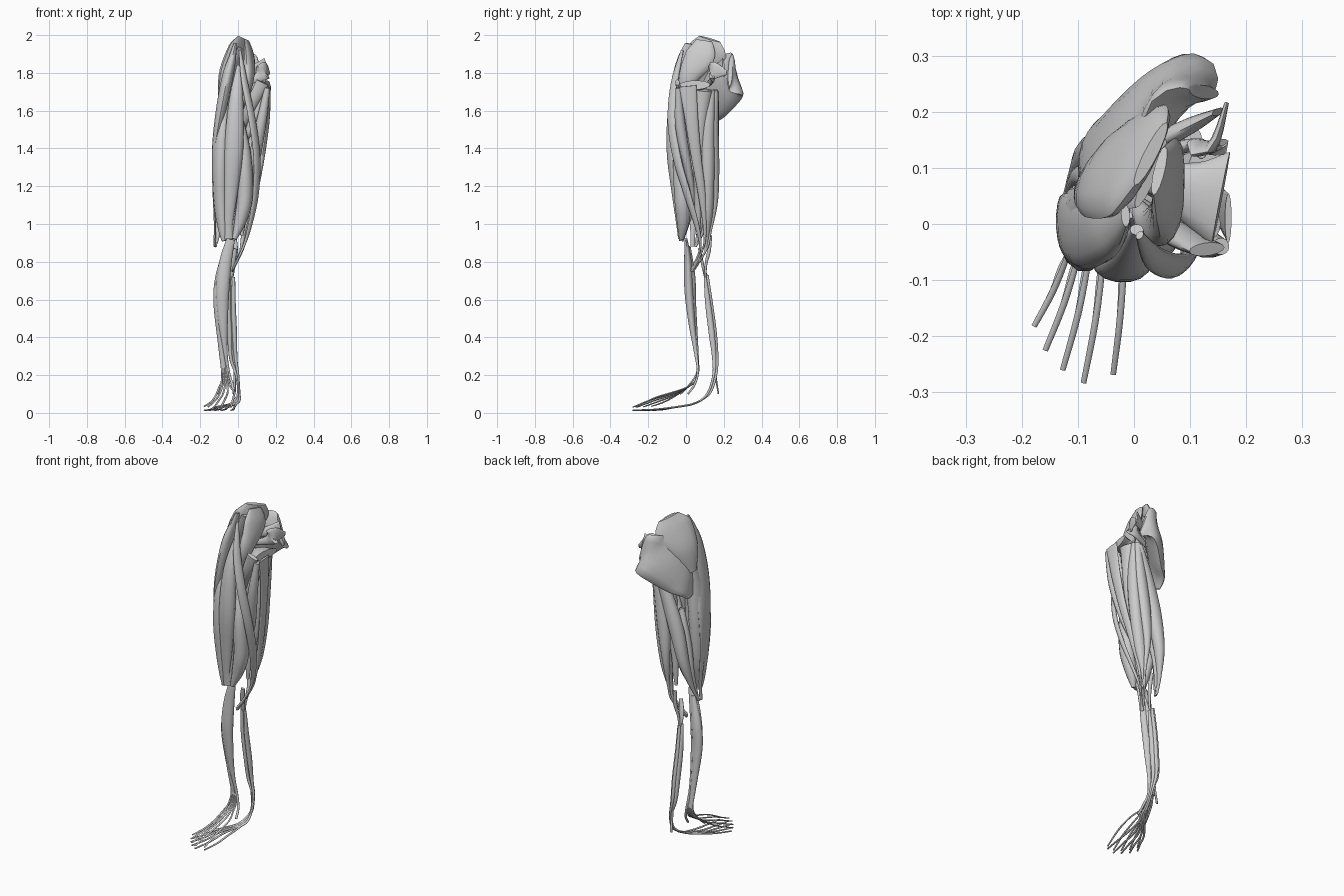
import bpy, bmesh, math
from mathutils import Vector

X, Y, Z = (1, 0, 0), (0, 1, 0), (0, 0, 1)


def spline(pts, steps):
    """Catmull-Rom through rows of (x, y, z, half width, half depth)."""
    out, n = [], len(pts)
    for i in range(n - 1):
        p0, p1, p2, p3 = (pts[max(i - 1, 0)], pts[i], pts[i + 1], pts[min(i + 2, n - 1)])
        for s in range(steps):
            t = s / steps
            out.append([0.5 * (2 * b + (c - a) * t + (2 * a - 5 * b + 4 * c - d) * t * t
                               + (3 * b - a - 3 * c + d) * t ** 3)
                        for a, b, c, d in zip(p0, p1, p2, p3)])
    out.append(list(pts[-1]))
    return out


def muscle(name, *pts, ref=X, sides=14, steps=5):
    """Sweep an ellipse along a path; ref is the direction of its width."""
    rows = spline(pts, steps)
    cs = [Vector(r[:3]) for r in rows]
    bm = bmesh.new()
    rings = []
    for i, r in enumerate(rows):
        t = (cs[min(i + 1, len(cs) - 1)] - cs[max(i - 1, 0)]).normalized()
        u = Vector(ref)
        u = (u - t * u.dot(t)).normalized()
        v = t.cross(u)
        w, h = max(r[3], 0.002), max(r[4], 0.002)
        rings.append([bm.verts.new(cs[i] + u * w * math.cos(a) + v * h * math.sin(a))
                      for a in (2 * math.pi * k / sides for k in range(sides))])
    for a, b in zip(rings, rings[1:]):
        for k in range(sides):
            j = (k + 1) % sides
            bm.faces.new((a[k], a[j], b[j], b[k]))
    bm.faces.new(rings[0][::-1])
    bm.faces.new(rings[-1])
    bmesh.ops.recalc_face_normals(bm, faces=bm.faces)
    me = bpy.data.meshes.new(name)
    bm.to_mesh(me)
    bm.free()
    ob = bpy.data.objects.new(name, me)
    bpy.context.collection.objects.link(ob)
    bpy.ops.object.select_all(action='DESELECT')
    ob.select_set(True)
    bpy.context.view_layer.objects.active = ob
    bpy.ops.object.shade_smooth_by_angle(angle=math.radians(50))
    return ob


# Hip: buttock and pelvis muscles
muscle("gluteus_maximus", (.125, .235, 1.81, .085, .012), (.08, .236, 1.79, .13, .034),
       (.015, .19, 1.72, .125, .045), (-.06, .125, 1.61, .09, .032), (-.09, .085, 1.52, .03, .01),
       ref=(.25, -.04, 1))
muscle("gluteus_medius", (.03, .125, 1.98, .065, .012), (.005, .115, 1.91, .115, .03),
       (-.05, .09, 1.79, .09, .036), (-.09, .075, 1.66, .03, .012), ref=(.5, .85, 0))
muscle("gluteus_minimus", (.03, .09, 1.92, .07, .012), (-.02, .08, 1.82, .06, .02),
       (-.07, .07, 1.70, .02, .01), ref=(.5, .85, 0))
muscle("iliacus", (.045, .095, 1.97, .045, .01), (.06, .075, 1.89, .08, .022),
       (.055, .015, 1.78, .055, .03), (.03, .0, 1.68, .03, .025), (.0, .04, 1.58, .012, .01),
       ref=(.2, 1, 0))
muscle("piriformis", (.15, .20, 1.83, .05, .006), (.08, .165, 1.81, .03, .016),
       (-.05, .10, 1.76, .01, .01), ref=Z)
muscle("obturator_internus", (.165, .215, 1.80, .012, .004), (.14, .14, 1.81, .05, .01),
       (.10, .14, 1.77, .025, .012), (-.03, .11, 1.73, .01, .008), ref=Z)
muscle("obturator_externus", (.155, .045, 1.735, .085, .025), (.11, .055, 1.73, .06, .025),
       (.04, .08, 1.71, .03, .02), (-.05, .09, 1.70, .012, .01), ref=(-.25, 1, 0))

# Thigh: front group
muscle("outer_hip_band", (-.015, .015, 1.955, .02, .008), (-.03, .0, 1.88, .042, .02),
       (-.055, -.01, 1.78, .06, .03), (-.09, -.015, 1.60, .065, .028), (-.122, .0, 1.40, .055, .016),
       (-.13, .02, 1.20, .03, .006), (-.122, .035, 1.0, .015, .006), (-.125, .035, .88, .012, .006), ref=Y)
muscle("sartorius", (.01, -.02, 1.92, .008, .006), (.035, -.06, 1.75, .022, .014),
       (.075, -.075, 1.55, .026, .014), (.10, -.048, 1.35, .025, .013), (.093, .01, 1.15, .022, .012),
       (.06, .06, .98, .014, .009), (.025, .075, .87, .006, .006), (-.03, .03, .76, .007, .004),
       ref=(.6, .8, 0))
muscle("rectus_femoris", (.005, -.01, 1.84, .012, .01), (-.01, -.06, 1.65, .038, .028),
       (-.022, -.072, 1.40, .05, .032), (-.04, -.052, 1.15, .036, .022), (-.05, -.042, 1.0, .022, .01),
       (-.05, -.035, .92, .022, .007))
muscle("vastus_lateralis", (-.07, .05, 1.69, .025, .03), (-.08, .005, 1.52, .045, .075),
       (-.09, -.005, 1.32, .048, .08), (-.088, -.005, 1.12, .042, .06), (-.08, -.018, .98, .027, .03),
       (-.075, -.025, .91, .012, .012))
muscle("vastus_intermedius", (-.04, .03, 1.65, .03, .025), (-.035, -.02, 1.40, .05, .04),
       (-.04, -.015, 1.15, .045, .035), (-.05, -.025, .92, .02, .01))
muscle("vastus_medialis", (-.005, .03, 1.62, .015, .02), (.03, -.02, 1.38, .038, .045),
       (.036, -.018, 1.15, .042, .045), (.012, -.015, 1.02, .034, .035), (-.02, -.025, .92, .012, .012))

# Thigh: inner group
muscle("pectineus", (.13, -.045, 1.75, .035, .012), (.07, -.015, 1.63, .03, .02),
       (.0, .04, 1.48, .02, .01))
muscle("adductor_longus", (.155, -.04, 1.72, .015, .015), (.12, -.03, 1.52, .028, .028),
       (.075, .01, 1.30, .03, .022), (.01, .05, 1.10, .015, .01))
muscle("adductor_brevis", (.14, .0, 1.71, .015, .025), (.085, .02, 1.55, .025, .035),
       (.0, .05, 1.38, .012, .02))
muscle("adductor_magnus", (.125, .09, 1.71, .03, .05), (.08, .075, 1.52, .055, .042),
       (.05, .07, 1.28, .05, .032), (.03, .065, 1.08, .025, .02), (.02, .065, .94, .008, .008))
muscle("gracilis", (.168, .01, 1.73, .045, .006), (.155, .03, 1.55, .035, .013),
       (.128, .055, 1.35, .027, .013), (.09, .085, 1.15, .02, .012), (.05, .10, .97, .009, .008),
       (.028, .09, .87, .005, .005), (-.03, .03, .75, .008, .004), ref=Y)

# Thigh: back group
muscle("biceps_femoris_long_head", (.095, .16, 1.70, .018, .016), (.03, .145, 1.52, .038, .03),
       (-.03, .135, 1.32, .044, .038), (-.075, .125, 1.12, .03, .032), (-.105, .09, .97, .012, .013),
       (-.12, .05, .88, .007, .007))
muscle("biceps_femoris_short_head", (-.02, .07, 1.42, .015, .015), (-.06, .08, 1.22, .028, .03),
       (-.09, .085, 1.05, .024, .02), (-.115, .055, .90, .008, .008))
muscle("semitendinosus", (.105, .155, 1.71, .016, .016), (.075, .145, 1.52, .034, .028),
       (.045, .147, 1.30, .036, .03), (.03, .148, 1.12, .022, .022), (.028, .128, .96, .008, .008),
       (.018, .11, .87, .006, .006), (-.03, .04, .75, .007, .004))
muscle("semimembranosus", (.12, .135, 1.71, .012, .018), (.105, .115, 1.50, .026, .035),
       (.082, .115, 1.28, .034, .036), (.05, .115, 1.08, .034, .03), (.03, .11, .95, .014, .014),
       (.015, .105, .86, .007, .007))

# Knee: small muscles behind the joint
muscle("plantaris", (-.02, .13, .94, .01, .008), (-.012, .122, .86, .012, .01),
       (-.022, .105, .78, .008, .007), (-.03, .105, .70, .004, .004))
muscle("popliteus", (-.015, .07, .87, .012, .006), (-.03, .085, .80, .016, .008),
       (-.035, .10, .72, .008, .005))

# Shin
muscle("tibialis_anterior", (-.038, .0, .92, .022, .008), (-.066, .01, .80, .033, .02),
       (-.082, .015, .65, .036, .024), (-.08, .03, .48, .026, .018), (-.068, .05, .33, .012, .01),
       (-.05, .063, .22, .007, .006), (-.03, .045, .15, .007, .006), (-.02, .01, .10, .007, .005))
muscle("shin_outer_muscle", (-.06, .015, .88, .012, .01), (-.09, .028, .72, .03, .022),
       (-.10, .032, .58, .03, .022), (-.09, .05, .38, .018, .014), (-.075, .066, .22, .014, .006))
muscle("peroneus_tendon", (-.10, .045, .55, .01, .01), (-.095, .055, .35, .007, .007),
       (-.085, .06, .22, .005, .005), (-.09, .01, .14, .005, .004), (-.105, -.03, .10, .005, .004))

# Deep calf strands
for i, (dx, dy, top) in enumerate([(-.014, .0, .74), (.0, .008, .73), (.012, -.004, .72)]):
    muscle(f"deep_calf_{i + 1}", (-.035 + dx, .105 + dy, top, .008, .007),
           (-.036 + dx, .12 + dy, .58, .012, .015), (-.03 + dx, .14 + dy, .42, .013, .016),
           (-.024 + dx, .153 + dy, .29, .009, .011), (-.004 + dx * .4, .15 + dy, .20, .006, .007),
           (.004 + dx * .3, .122 + dy, .11, .005, .006), (-.005 + dx, .075, .065, .007, .005),
           (-.03 + dx, .02, .042, .007, .005))
muscle("heel_tendon", (-.04, .13, .60, .004, .004), (-.025, .158, .35, .005, .005),
       (-.018, .155, .22, .006, .005), (-.02, .172, .10, .008, .004))

# Toe tendons, above and below the foot: end x, end y, end z, x at mid foot
toes = [(-.037, -.268, .03, -.02), (-.09, -.283, .03, -.055), (-.127, -.26, .03, -.08),
        (-.158, -.225, .032, -.10), (-.178, -.182, .035, -.12)]
for i, (x, y, z, m) in enumerate(toes):
    k = i - 2
    muscle(f"upper_toe_tendon_{i + 1}", (-.07 - k * .006, .062, .26, .005, .005),
           (-.067 - k * .008, .055, .18, .005, .005), (-.07 - k * .014, .015, .14, .005, .004),
           (m, -.06, .112 - i * .006, .005, .004), ((m + x) / 2 + .004, (y - .06) / 2, .08 - i * .006, .006, .004),
           (x, y, z, .005, .003), sides=8, steps=4)
    muscle(f"lower_toe_tendon_{i + 1}", (-.003, .085, .068, .005, .005),
           (-.03 - k * .01, .03, .045, .006, .005), (m, -.06, .03, .006, .005),
           ((m + x) / 2 + .004, (y - .06) / 2, .018, .006, .004), (x, y, .014, .005, .004), sides=8, steps=4)
